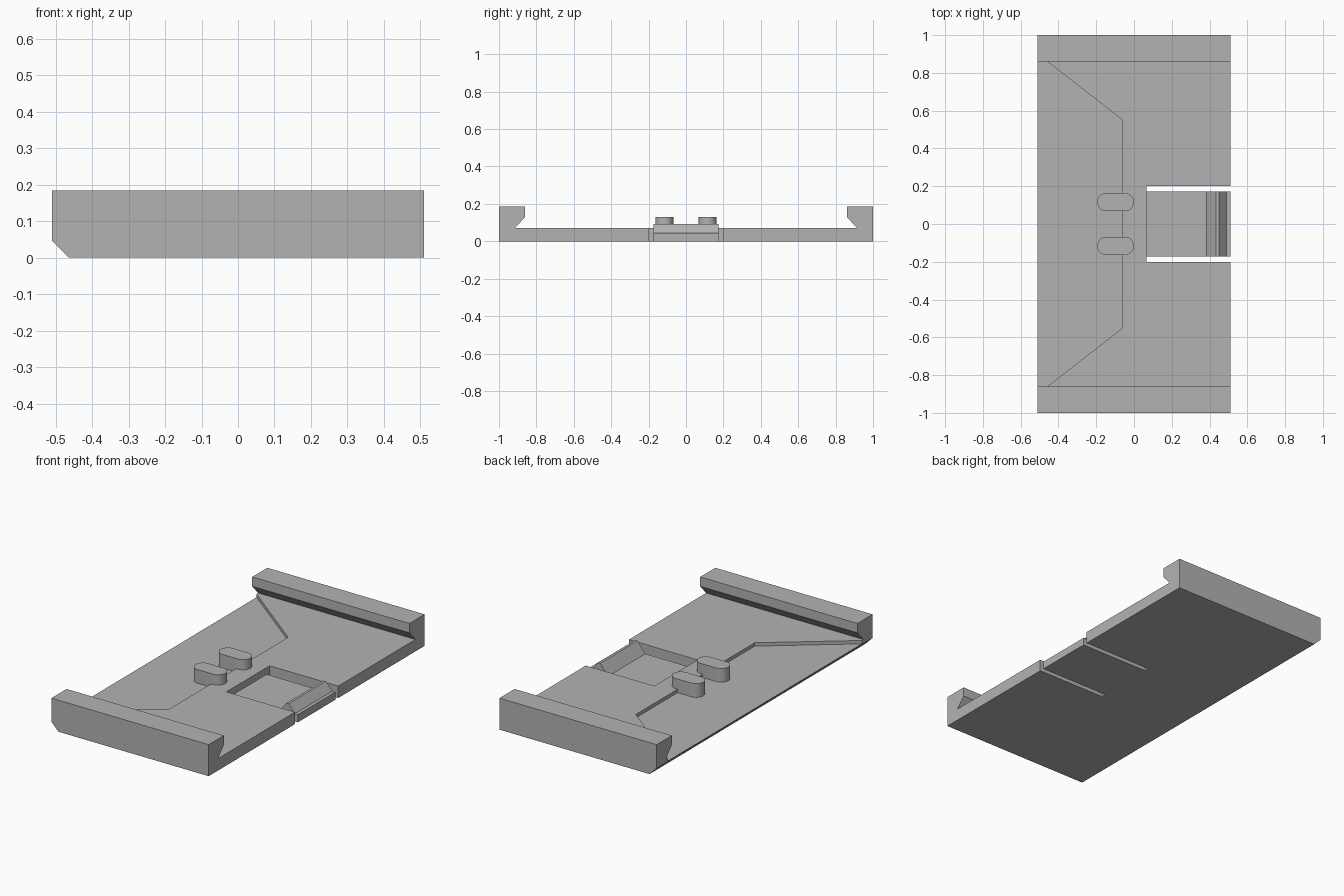
import bpy
import bmesh
from math import sin, cos, pi, radians
from mathutils import Vector

default = bpy.data.objects.get("Cube")
if default:
    bpy.data.objects.remove(default)

grey = bpy.data.materials.new("plain grey")
grey.use_nodes = True
colour = (0.45, 0.45, 0.45, 1)
grey.diffuse_color = colour
grey.node_tree.nodes["Principled BSDF"].inputs["Base Color"].default_value = colour


def prism(name, profile, axis, start, end):
    """Extrude a 2D profile along an axis; the other two axes keep their order."""
    def place(p, depth):
        co = list(p)
        co.insert("xyz".index(axis), depth)
        return co

    bm = bmesh.new()
    face = bm.faces.new([bm.verts.new(place(p, start)) for p in profile])
    grown = bmesh.ops.extrude_face_region(bm, geom=[face])
    shift = Vector(place((0, 0), end - start))
    verts = [g for g in grown["geom"] if isinstance(g, bmesh.types.BMVert)]
    bmesh.ops.translate(bm, verts=verts, vec=shift)
    bmesh.ops.recalc_face_normals(bm, faces=bm.faces)
    mesh = bpy.data.meshes.new(name)
    bm.to_mesh(mesh)
    bm.free()
    mesh.materials.append(grey)
    obj = bpy.data.objects.new(name, mesh)
    bpy.context.collection.objects.link(obj)
    return obj


def combine(target, tool, operation):
    """Apply a boolean and discard the tool."""
    tool.hide_render = True
    mod = target.modifiers.new("cut", "BOOLEAN")
    mod.operation = operation
    mod.solver = "EXACT"
    mod.object = tool
    bpy.context.view_layer.objects.active = target
    bpy.ops.object.modifier_apply(modifier=mod.name)
    bpy.data.objects.remove(tool)


def mirrored(points, sign_axis):
    """Close a half profile with its reflection."""
    flip = [(-a, b) if sign_axis == 0 else (a, -b) for a, b in reversed(points)]
    return points + flip


END, TOP, FLOOR = 0.51, 0.07, 0.05

# Base plate with undercut rails along both sides
half = [(1, 0), (1, 0.185), (0.86, 0.185), (0.86, 0.13), (0.915, TOP)]
plate = prism("base_plate", mirrored(half, 0), "x", -END, END)

# Shallow trapezoid recess
recess = mirrored([(-0.6, 0.9), (-END, 0.9), (-0.06, 0.55)], 1)
combine(plate, prism("recess_cutter", recess, "z", FLOOR, 0.076), "DIFFERENCE")

# Bevel under the recessed end
bevel = [(-0.364, -0.1), (-0.61, 0.146), (-0.61, -0.1)]
combine(plate, prism("bevel_cutter", bevel, "y", -1.1, 1.1), "DIFFERENCE")

# Slot with a thin spring tab and its catch
slot = mirrored([(0.065, 0.2), (0.6, 0.2)], 1)
combine(plate, prism("slot_cutter", slot, "z", -0.1, 0.12), "DIFFERENCE")
tab = [(0.03, 0), (END, 0), (END, 0.045), (0.49, 0.045), (0.45, 0.093),
       (0.435, 0.093), (0.385, 0.03), (0.03, 0.03)]
combine(plate, prism("spring_tab", tab, "y", -0.173, 0.173), "UNION")

# Rounded pegs
R, N = 0.048, 16
for side, label in ((1, "back"), (-1, "front")):
    outline = []
    for centre, turn in ((-0.048, -pi / 2), (-0.147, pi / 2)):
        for i in range(N + 1):
            a = turn + pi * i / N
            outline.append((centre + R * cos(a), side * 0.116 + R * sin(a)))
    peg = prism(label + "_peg", outline, "z", 0.04, 0.13)
    bpy.ops.object.select_all(action="DESELECT")
    peg.select_set(True)
    bpy.context.view_layer.objects.active = peg
    bpy.ops.object.shade_smooth_by_angle(angle=radians(30))
